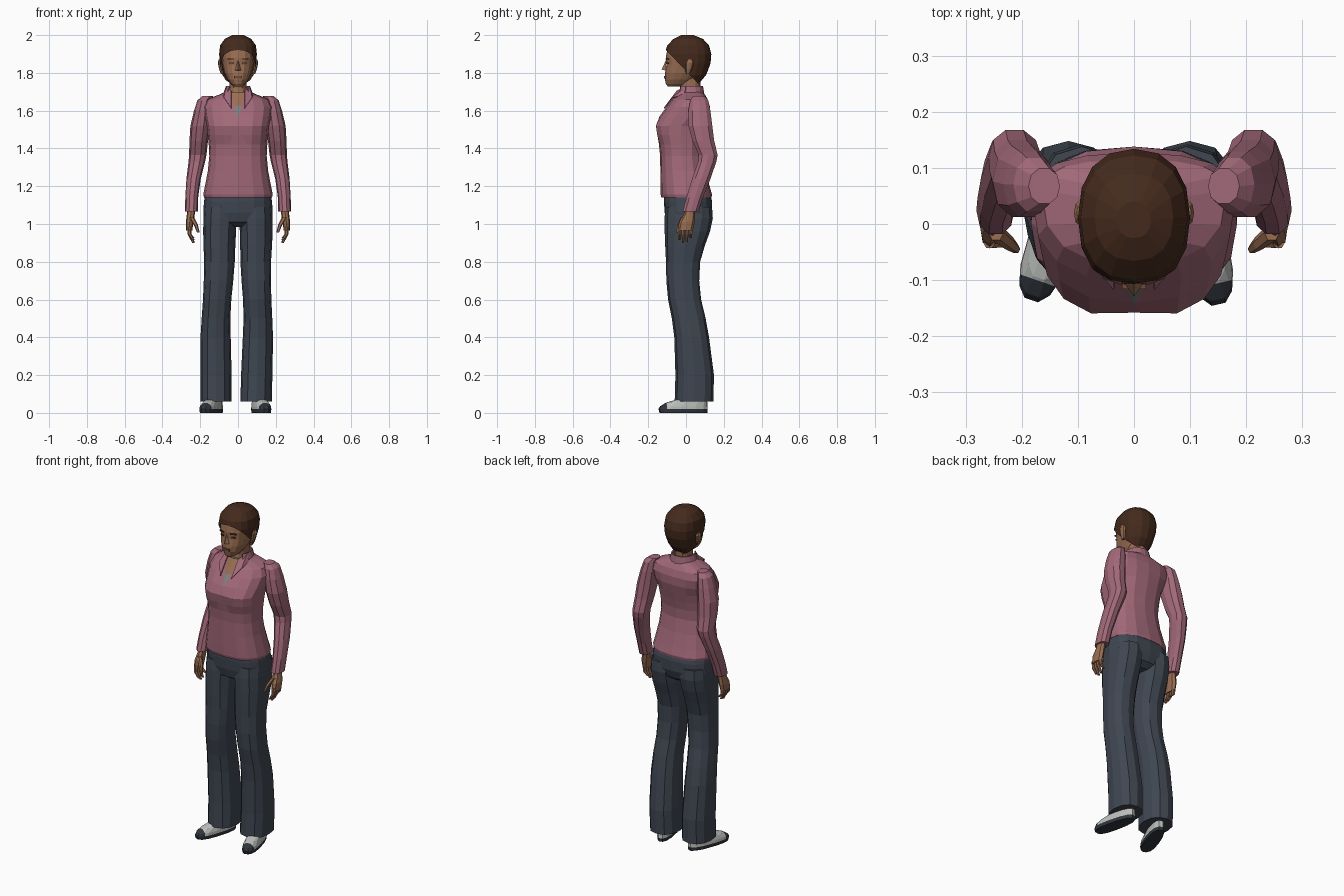
import bpy, bmesh, math
from mathutils import Vector, Matrix


def mat(name, r, g, b):
    m = bpy.data.materials.new(name)
    m.diffuse_color = (r, g, b, 1)
    return m


SKIN = mat("skin", .32, .155, .085)
SHIRT = mat("dusty_pink", .36, .14, .19)
PANTS = mat("dark_slate", .05, .062, .083)
HAIR = mat("dark_brown", .058, .023, .012)
GREY = mat("undershirt_grey", .2, .22, .22)
LIGHT = mat("shoe_light_grey", .5, .52, .5)
DARK = mat("shoe_dark", .03, .036, .046)
LIPS = mat("lip_brown", .17, .065, .042)


def finish(name, bm, *mats):
    bmesh.ops.recalc_face_normals(bm, faces=bm.faces)
    me = bpy.data.meshes.new(name)
    bm.to_mesh(me)
    bm.free()
    for m in mats:
        me.materials.append(m)
    ob = bpy.data.objects.new(name, me)
    bpy.context.collection.objects.link(ob)
    return ob


def loft(rings, n=12, power=2.2, caps=True):
    """rings: (z, centre x, half width, front y, back y[, y of widest point])"""
    bm = bmesh.new()
    loops = []
    for z, cx, hx, yf, yb, *rest in rings:
        yc = rest[0] if rest else (yf + yb) / 2
        loop = []
        for i in range(n):
            a = 2 * math.pi * i / n
            c, s = math.cos(a), math.sin(a)
            x = math.copysign(abs(c) ** (2 / power), c) * hx
            t = abs(s) ** (2 / power)
            y = yc + (yb - yc) * t if s > 0 else yc - (yc - yf) * t
            loop.append(bm.verts.new((cx + x, y, z)))
        loops.append(loop)
    for a, b in zip(loops, loops[1:]):
        for i in range(n):
            j = (i + 1) % n
            bm.faces.new((a[i], a[j], b[j], b[i]))
    if caps:
        bm.faces.new(loops[0])
        bm.faces.new(loops[-1])
    bmesh.ops.recalc_face_normals(bm, faces=bm.faces)
    return bm


def cut(bm, co, no, clear=False):
    bmesh.ops.bisect_plane(bm, geom=bm.verts[:] + bm.edges[:] + bm.faces[:], dist=1e-5,
                           plane_co=co, plane_no=no, clear_inner=clear)


def poly(name, pts, faces, m):
    bm = bmesh.new()
    vs = [bm.verts.new(p) for p in pts]
    for f in faces:
        bm.faces.new([vs[i] for i in f])
    return finish(name, bm, m)


def plate(name, loc, size, m, turn=0):
    bm = bmesh.new()
    bmesh.ops.create_cube(bm, size=1, matrix=Matrix.Translation(loc)
                          @ Matrix.Rotation(turn, 4, 'Z') @ Matrix.Diagonal((*size, 1)))
    return finish(name, bm, m)


# Sweater body with V neck showing skin and undershirt
bm = loft([(1.14, 0, .180, -.130, .135), (1.155, 0, .184, -.134, .138),
           (1.20, 0, .175, -.135, .125), (1.28, 0, .16, -.136, .105),
           (1.36, 0, .152, -.137, .092), (1.42, 0, .155, -.143, .095),
           (1.47, 0, .160, -.160, .105), (1.52, 0, .165, -.168, .117),
           (1.57, 0, .175, -.140, .127, .02), (1.62, 0, .182, -.103, .127, .05),
           (1.66, 0, .165, -.073, .115, .06), (1.685, 0, .10, -.056, .10, .05),
           (1.70, 0, .066, -.046, .085, .03)], 16, 2.5)
for v in bm.verts:
    if abs(v.co.x) < .02 and v.co.y < 0 and 1.45 < v.co.z < 1.55:
        v.co.y += .01
for s in (1, -1):
    cut(bm, (0, 0, 1.56), (s, 0, -.3))
cut(bm, (0, 0, 1.625), (0, 0, 1))
for f in bm.faces:
    c = f.calc_center_median()
    if c.y < 0 and c.z > 1.56 and abs(c.x) < .3 * (c.z - 1.56):
        f.material_index = 2 if c.z < 1.625 else 1
    if f.normal.z > .95 and c.z > 1.69:
        f.material_index = 2
finish("sweater_body", bm, SHIRT, SKIN, GREY)

# Standing collar, open at the front, with two flaps
bm = loft([(1.672, 0, .082, -.06, .10), (1.73, 0, .064, -.045, .09)], 16, 2.2, False)
bmesh.ops.delete(bm, geom=[f for f in bm.faces if f.calc_center_median().y < -.03
                           and abs(f.calc_center_median().x) < .05], context='FACES')
collar = finish("collar", bm, SHIRT)
collar.modifiers.new("thickness", 'SOLIDIFY').thickness = .007
for s in (1, -1):
    flap = poly("collar_flap", [(s * .062, 0, 1.73), (s * .036, -.05, 1.705),
                                (s * .036, -.118, 1.615), (s * .075, -.072, 1.67),
                                (s * .082, -.01, 1.685)],
                [(0, 1, 2, 3), (0, 3, 4)], SHIRT)
    flap.modifiers.new("thickness", 'SOLIDIFY').thickness = .006

# Neck and head
finish("neck", loft([(1.66, 0, .052, -.04, .08), (1.72, 0, .046, -.032, .075),
                     (1.79, 0, .046, -.04, .08)], 12), SKIN)
finish("head", loft([(1.728, 0, .022, -.096, -.03), (1.74, 0, .038, -.106, .02),
                     (1.765, 0, .056, -.112, .05), (1.80, 0, .072, -.111, .08),
                     (1.84, 0, .082, -.104, .10), (1.88, 0, .086, -.107, .11),
                     (1.92, 0, .087, -.10, .11), (1.96, 0, .075, -.07, .095),
                     (1.985, 0, .045, -.03, .06)], 16), SKIN)

# Hair cap, trimmed along a slanted hairline
bm = loft([(1.745, 0, .06, -.02, .07), (1.79, 0, .085, -.10, .107),
           (1.85, 0, .096, -.112, .13), (1.90, 0, .10, -.112, .134),
           (1.945, 0, .095, -.10, .122), (1.98, 0, .07, -.066, .09),
           (2.0, 0, .03, -.025, .04)], 16, 2.3)
cut(bm, (0, -.105, 1.92), (0, .72, .69), True)
finish("hair", bm, HAIR)

# Face details
poly("nose", [(0, -.106, 1.868), (.017, -.106, 1.812), (-.017, -.106, 1.812), (0, -.129, 1.818)],
     [(0, 1, 3), (0, 3, 2), (1, 2, 3)], SKIN)
plate("lips", (0, -.111, 1.777), (.042, .009, .013), LIPS)
for s in (1, -1):
    plate("eye", (s * .036, -.097, 1.852), (.024, .007, .007), HAIR, s * .3)
    plate("eyebrow", (s * .038, -.099, 1.874), (.036, .008, .006), HAIR, s * .35)
    finish("ear", loft([(1.795, s * .083, .008, .0, .02), (1.82, s * .09, .01, -.003, .032),
                        (1.855, s * .096, .011, -.003, .042), (1.87, s * .094, .008, .008, .034)],
                       8), SKIN)

# Sleeves, hands, fingers and thumbs
sleeve = [(1.677, .16, .028, .035, .10), (1.655, .178, .037, .02, .12),
          (1.60, .188, .045, .01, .132), (1.52, .20, .052, .01, .142),
          (1.44, .208, .049, .032, .152), (1.365, .213, .046, .065, .17),
          (1.33, .218, .044, .062, .163), (1.24, .235, .038, .03, .132),
          (1.14, .245, .034, .0, .092), (1.065, .247, .034, -.02, .068)]
palm = [(1.09, .247, .022, .0, .052), (1.05, .25, .021, -.012, .047),
        (1.01, .256, .02, -.036, .046), (.965, .258, .016, -.044, .036)]


def side(rings, s):
    return [(z, cx * s, *r) for z, cx, *r in rings]


for s in (1, -1):
    finish("sleeve", loft(side(sleeve, s), 10), SHIRT)
    finish("hand", loft(side(palm, s), 8), SKIN)
    for i, tip in enumerate((.915, .90, .905, .925)):
        y = -.044 + i * .02
        finish("finger", loft(side([(.985, .258, .010, y, y + .019),
                                    (.945, .256, .010, y, y + .018),
                                    (tip, .236, .007, y + .002, y + .015)], s), 6), SKIN)
    finish("thumb", loft(side([(1.035, .246, .014, -.03, .0), (.995, .223, .011, -.047, -.02),
                               (.955, .21, .007, -.053, -.036)], s), 6), SKIN)

# Trousers: hips and flared legs
finish("trouser_hips", loft([(1.17, 0, .172, -.115, .125), (1.12, 0, .18, -.117, .138),
                             (1.06, 0, .184, -.113, .138), (1.01, 0, .178, -.10, .12),
                             (.985, 0, .10, -.06, .085)], 16, 2.6), PANTS)
leg = [(1.09, .093, .085, -.108, .138), (1.03, .095, .088, -.114, .142),
       (.96, .097, .087, -.113, .127), (.88, .097, .084, -.110, .098),
       (.80, .096, .081, -.106, .075), (.70, .10, .078, -.104, .07),
       (.60, .106, .075, -.095, .08), (.50, .111, .076, -.075, .104),
       (.40, .112, .08, -.062, .122), (.20, .108, .083, -.056, .148),
       (.06, .106, .083, -.06, .145)]
for s in (1, -1):
    rings = [(z, cx * s - .011 * max(0, 1 - z), *r) for z, cx, *r in leg]
    finish("trouser_leg", loft(rings, 12, 2.3), PANTS)

# Shoes: dark sole and toe cap, light upper, turned outwards
for x, angle in ((.092, 13), (-.098, -19)):
    bm = loft([(0, 0, .040, -.258, 0, -.15), (.02, 0, .042, -.264, .002, -.15),
               (.035, 0, .041, -.255, .0, -.15), (.055, 0, .036, -.222, .0, -.12),
               (.075, 0, .031, -.15, -.005, -.08), (.10, 0, .03, -.12, -.01)], 14, 2.5)
    cut(bm, (0, -.225, 0), (0, 1, 0))
    for f in bm.faces:
        c = f.calc_center_median()
        f.material_index = int(c.z < .021 or c.y < -.225)
    shoe = finish("shoe", bm, LIGHT, DARK)
    shoe.location = (x, .112, 0)
    shoe.rotation_euler.z = math.radians(angle)
